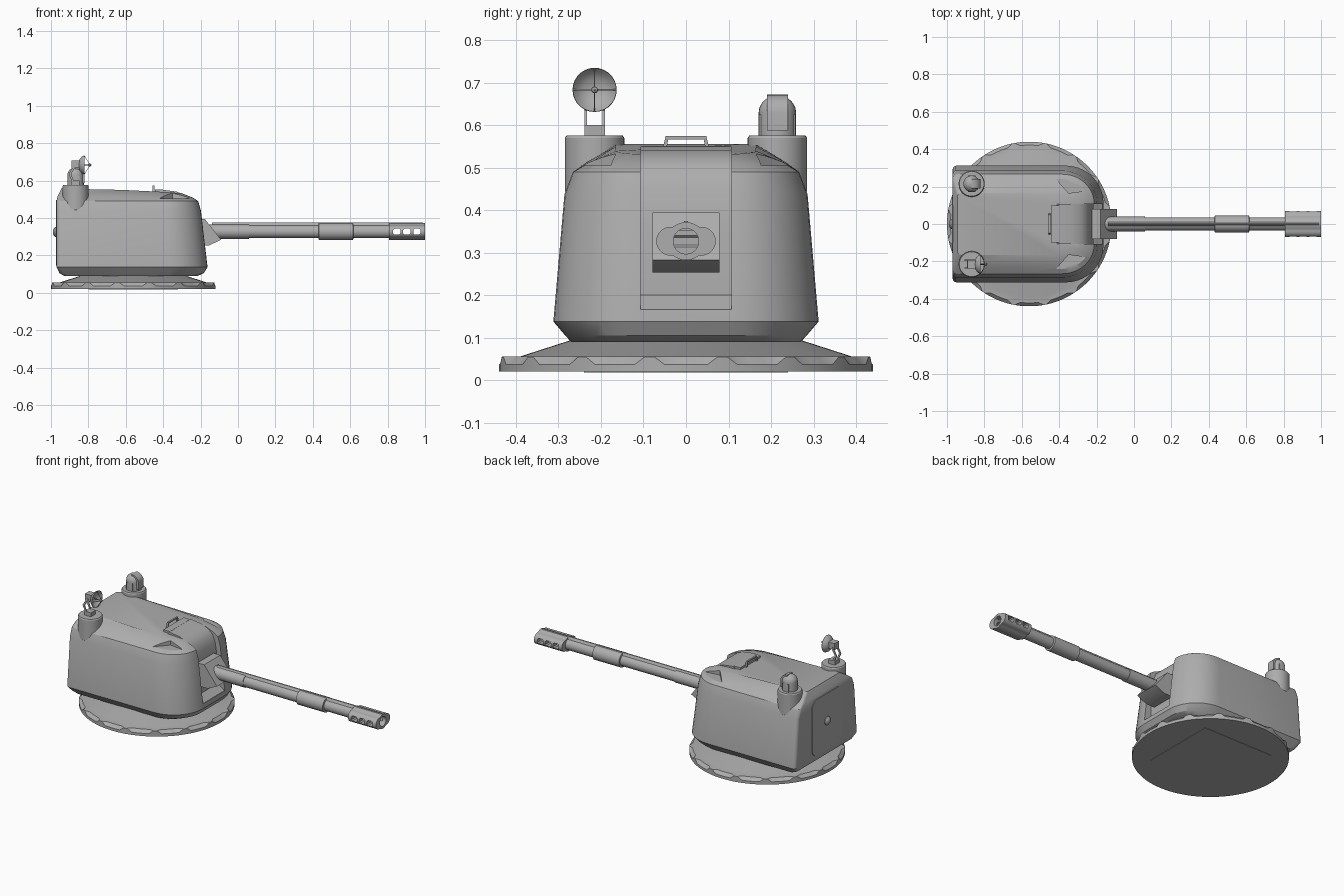
import bpy, bmesh, math
from math import sin, cos, pi, radians, sqrt

if "Cube" in bpy.data.objects:
    bpy.data.objects.remove(bpy.data.objects["Cube"])

grey = bpy.data.materials.new("steel_grey")
grey.diffuse_color = (0.42, 0.42, 0.42, 1)
grey.use_nodes = True
grey.node_tree.nodes["Principled BSDF"].inputs["Base Color"].default_value = grey.diffuse_color


def finish(ob, angle=30):
    bpy.ops.object.select_all(action='DESELECT')
    ob.select_set(True)
    bpy.context.view_layer.objects.active = ob
    bpy.ops.object.shade_smooth_by_angle(angle=radians(angle))


def loft(name, rings, angle=30):
    """Closed solid through rings of equal point count, capped at both ends."""
    bm = bmesh.new()
    vs = [[bm.verts.new(p) for p in r] for r in rings]
    n = len(rings[0])
    for a, b in zip(vs, vs[1:]):
        for i in range(n):
            j = (i + 1) % n
            bm.faces.new((a[i], a[j], b[j], b[i]))
    bm.faces.new(vs[0][::-1])
    bm.faces.new(vs[-1])
    bmesh.ops.recalc_face_normals(bm, faces=bm.faces)
    me = bpy.data.meshes.new(name)
    bm.to_mesh(me)
    bm.free()
    me.materials.append(grey)
    ob = bpy.data.objects.new(name, me)
    bpy.context.collection.objects.link(ob)
    finish(ob, angle)
    return ob


def place(axis, u, v, w):
    return {'x': (w, u, v), 'y': (u, w, v), 'z': (u, v, w)}[axis]


def prism(name, pts, axis, lo, hi):
    return loft(name, [[place(axis, u, v, w) for u, v in pts] for w in (lo, hi)])


def lathe(name, centre, profile, axis, n=32):
    """profile: (position along axis, radius); centre: the other two coordinates."""
    return loft(name, [[place(axis, centre[0] + r * cos(2 * pi * i / n),
                              centre[1] + r * sin(2 * pi * i / n), w)
                        for i in range(n)] for w, r in profile])


def box(name, x0, x1, y0, y1, z0, z1):
    return prism(name, [(x0, y0), (x1, y0), (x1, y1), (x0, y1)], 'z', z0, z1)


def cut(ob, cutters):
    for c in cutters:
        m = ob.modifiers.new("cut", 'BOOLEAN')
        m.operation, m.solver, m.object = 'DIFFERENCE', 'EXACT', c
    dg = bpy.context.evaluated_depsgraph_get()
    me = bpy.data.meshes.new_from_object(ob.evaluated_get(dg))
    ob.modifiers.clear()
    ob.data = me
    for c in cutters:
        bpy.data.objects.remove(c)
    finish(ob)


# Base disc with sixteen notches round the rim
CX = -0.56
angles = [(k * 22.5 + d, abs(d) > 9) for k in range(16)
          for d in (-9.8, -6.6, -2.2, 2.2, 6.6, 9.8)]


def base_ring(r_land, z_land, r_notch, z_notch):
    return [(CX + (r_land if land else r_notch) * cos(radians(a)),
             (r_land if land else r_notch) * sin(radians(a)),
             z_land if land else z_notch) for a, land in angles]


loft("base_disc", [base_ring(.44, .02, .44, .02), base_ring(.44, .055, .44, .037),
                   base_ring(.437, .0555, .422, .0555), base_ring(.39, .056, .39, .056),
                   base_ring(.275, .093, .275, .093)], 25)
box("base_underplate", CX - .24, CX + .24, -.24, .24, .018, .022)


# Turret body lofted through horizontal outlines
def outline(z, xb, xf, hw, cx, slope=0):
    fw = min(.11, hw * .65)
    half = []
    for i in range(11):
        t = pi / 2 * i / 10
        half.append((xf - cx + cx * cos(t), fw + (hw - fw) * sin(t)))
    half.append((-.62, hw))
    rb = .022
    for t in (0, .25, .5, .75, 1):
        a = t * pi / 2
        half.append((xb + rb - rb * sin(a), hw - rb + rb * cos(a)))
    pts = half + [(x, -y) for x, y in reversed(half)]
    return [(x, y, z - slope * max(0, (x + .95) / .65) ** 2) for x, y in pts]


body = loft("turret_body", [
    outline(.09, -.93, -.215, .27, .17),
    outline(.105, -.955, -.182, .284, .19),
    outline(.138, -.97, -.163, .312, .2),
    outline(.437, -.97, -.198, .286, .19),
    outline(.49, -.97, -.213, .266, .17),
    outline(.515, -.965, -.24, .232, .15, .006),
    outline(.556, -.945, -.30, .165, .11, .024)], 28)
cutters = [box("slot_cutter", -.40, .05, -.107, .107, .165, .75)]
for s in (1, -1):
    notch = [(-.48, .312), (-.35, .165), (-.235, .18), (-.10, .188), (-.10, .36), (-.48, .36)]
    cutters.append(prism("notch_cutter", [(x, s * y) for x, y in notch], 'z', .505, .7))
cut(body, cutters)

# Curved gun cover set in the front slot
prism("gun_cover", [(-.42, .15), (-.42, .53), (-.40, .55), (-.33, .541), (-.28, .522),
                    (-.25, .495), (-.232, .45), (-.218, .36), (-.213, .2),
                    (-.168, .166), (-.172, .15)], 'y', -.1065, .1065)
prism("gun_mantlet", [(-.24, .395), (-.178, .395), (-.09, .283), (-.155, .253),
                      (-.24, .253)], 'y', -.079, .079)

# Barrel with sleeve and top ridge
GZ = .327
lathe("barrel", (0, GZ), [(-.2, .039), (.06, .039), (.06, .035), (.43, .035), (.432, .045),
                          (.615, .045), (.617, .035), (.83, .035)], 'x')
prism("barrel_ridge", [(-.016, GZ + .025), (.016, GZ + .025), (.004, .375), (-.004, .375)],
      'x', -.14, .99)


# Muzzle brake: round core with side lobes, bore and six ports
def muzzle_height(y):
    a = abs(y)
    core = sqrt(max(0, .045 ** 2 - a * a))
    lobe = .034 if a < .036 else sqrt(max(0, .034 ** 2 - (a - .036) ** 2))
    return max(core, lobe)


pts = []
for i in range(48):
    t = 2 * pi * (i + .5) / 48
    y = .07 * cos(t)
    pts.append((y, GZ + muzzle_height(y) * (1 if sin(t) > 0 else -1)))
muzzle = prism("muzzle_brake", pts, 'x', .808, 1.0)
cut(muzzle, [lathe("bore_cutter", (0, GZ), [(.835, .03), (1.1, .03)], 'x')] +
    [prism("port_cutter", [(x + dx, GZ + dz) for dx, dz in
                           ((-.02, -.009), (-.013, -.016), (.013, -.016), (.02, -.009),
                            (.02, .009), (.013, .016), (-.013, .016), (-.02, .009))],
           'y', -.1, .1) for x in (.85, .903, .957)])

# Roof handle and hatch strip
for s in (1, -1):
    prism("handle_leg", [(s * .056, .54), (s * .046, .54), (s * .041, .574), (s * .048, .574)],
          'x', -.457, -.447)
box("handle_bar", -.457, -.447, -.048, .048, .566, .574)
box("hatch_strip", -.445, -.40, -.10, .10, .53, .551)

# Rear panel with knob
rear = []
for cy, cz, a0 in ((.1, .45, 0), (-.1, .45, 90), (-.1, .19, 180), (.1, .19, 270)):
    for k in range(6):
        a = radians(a0 + k * 18)
        rear.append((cy + .045 * cos(a), cz + .045 * sin(a)))
prism("rear_panel", rear, 'x', -.974, -.96)
lathe("rear_knob", (0, .325), [(-.99, .008), (-.987, .016), (-.978, .026), (-.965, .028)], 'x', 20)

# Corner pods
PX, PY = -.868, .215
for s in (1, -1):
    lathe("corner_pod", (PX, s * PY), [(.40, .04), (.445, .07), (.57, .07), (.576, .066)], 'z')

# Domed sight on the left pod
dome = [(.575, .044), (.63, .044)] + [(.63 + .04 * sin(radians(a)), .044 * cos(radians(a)))
                                      for a in (15, 30, 45, 60, 75, 87)]
lathe("sight_dome", (PX, PY), dome, 'z', 28)
arch = [(PX + .048, .588)] + [(PX + .048 * cos(radians(a)), .63 + .042 * sin(radians(a)))
                              for a in range(0, 100, 15)] + [(PX, .588)]
prism("sight_visor", arch, 'y', PY - .025, PY + .025)
for s in (1, -1):
    box("sight_bracket", PX - .02, PX + .02, PY + s * .036, PY + s * .043, .57, .625)

# Dish antenna on the right pod
DZ = .683
box("antenna_foot", PX - .025, PX + .02, -PY - .024, -PY + .024, .57, .6)
for s in (1, -1):
    y = -PY + s * .021
    prism("antenna_leg", [(-.885, .59), (-.875, .59), (-.892, .635), (-.865, .68),
                          (-.876, .685), (-.905, .635)], 'y', y - .003, y + .003)
box("antenna_housing", -.89, -.848, -PY - .022, -PY + .022, .668, .708)
lathe("antenna_dish", (-PY, DZ), [(-.855, .012), (-.847, .03), (-.836, .044), (-.822, .052),
                                  (-.820, .051), (-.834, .04), (-.843, .026), (-.848, .006)],
      'x', 28)
lathe("antenna_feed", (-PY, DZ), [(-.85, .003), (-.8, .003), (-.797, .008), (-.788, .007),
                                  (-.784, .002)], 'x', 12)
for k in range(4):
    a = k * pi / 2
    u, v = cos(a), sin(a)
    strut = [[(x, -PY + u * r + e * v * .0015, DZ + v * r + e * u * .0015)
              for x, e in ((x0, 1), (x0, -1), (x0 + .003, -1), (x0 + .003, 1))]
             for x0, r in ((-.795, .004), (-.823, .05))]
    loft("antenna_strut", strut)
